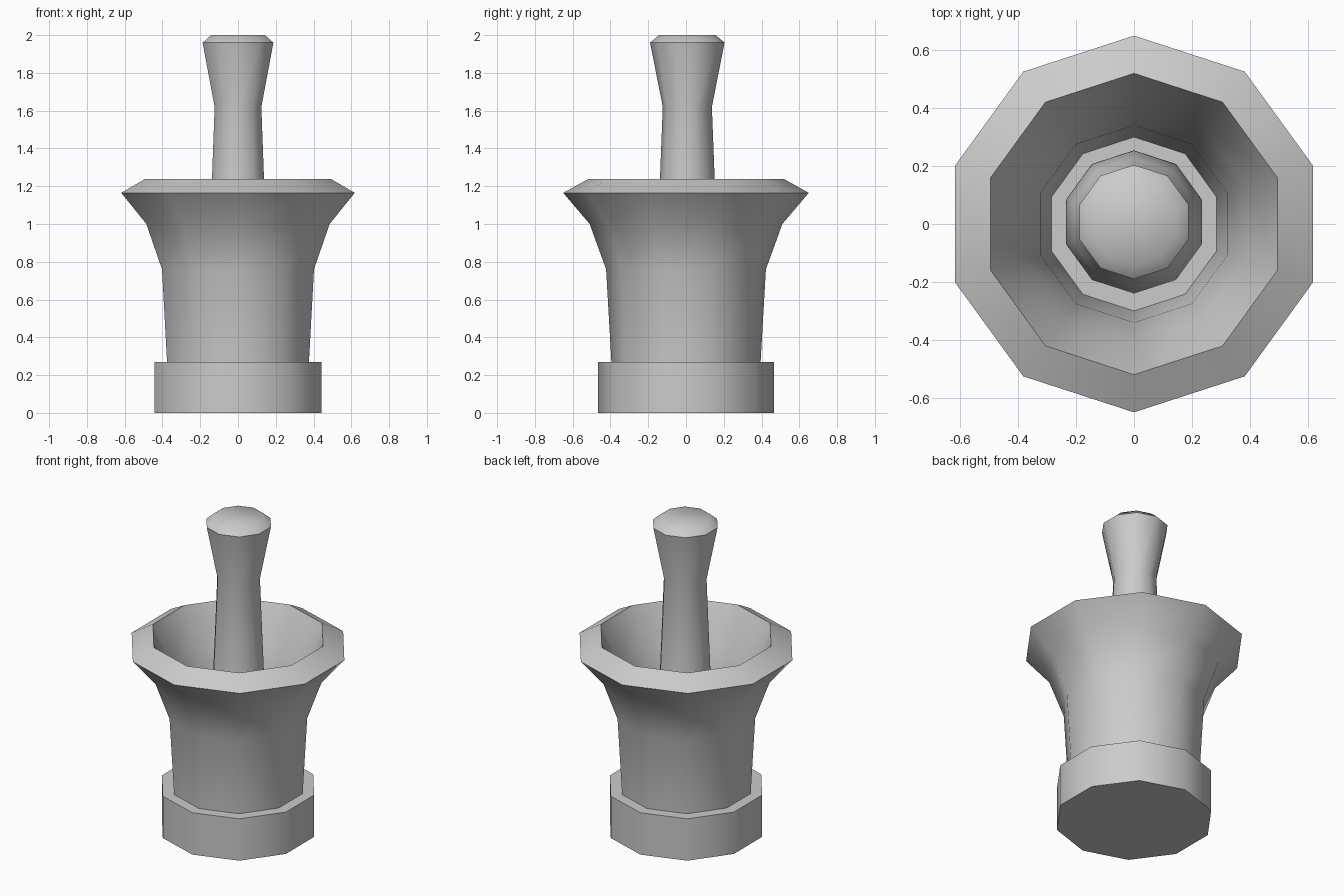
import bpy, bmesh, math

if "Cube" in bpy.data.objects:
    bpy.data.objects.remove(bpy.data.objects["Cube"])

SIDES = 10


def lathe(name, profile, y=0.0):
    """Ten-sided turned solid from (radius, z) points, capped at both ends."""
    bm = bmesh.new()
    rings = []
    for r, z in profile:
        ring = []
        for i in range(SIDES):
            a = math.pi / 2 + i * math.tau / SIDES
            ring.append(bm.verts.new((r * math.cos(a), y + r * math.sin(a), z)))
        rings.append(ring)
    for low, high in zip(rings, rings[1:]):
        for i in range(SIDES):
            j = (i + 1) % SIDES
            bm.faces.new((low[i], low[j], high[j], high[i]))
    bm.faces.new(rings[0][::-1])
    bm.faces.new(rings[-1])
    bmesh.ops.recalc_face_normals(bm, faces=bm.faces)
    mesh = bpy.data.meshes.new(name)
    bm.to_mesh(mesh)
    bm.free()
    obj = bpy.data.objects.new(name, mesh)
    bpy.context.collection.objects.link(obj)
    bpy.ops.object.select_all(action='DESELECT')
    obj.select_set(True)
    bpy.context.view_layer.objects.active = obj
    bpy.ops.object.shade_smooth_by_angle(angle=math.radians(45))
    return obj


# Mortar: foot, flared body, sloped rim, then the hollow down to its floor
lathe("mortar", [
    (0.465, 0.0), (0.465, 0.27), (0.395, 0.27), (0.423, 0.76),
    (0.51, 1.0), (0.65, 1.165), (0.52, 1.237),
    (0.41, 1.0), (0.34, 0.76), (0.30, 0.30),
])

# Pestle: rounded grinding head, tapering shaft, flared grip
lathe("pestle", [
    (0.15, 0.30), (0.22, 0.36), (0.247, 0.46), (0.22, 0.58), (0.165, 0.76),
    (0.145, 1.235), (0.13, 1.62), (0.197, 1.96), (0.15, 2.0),
], y=0.007)
